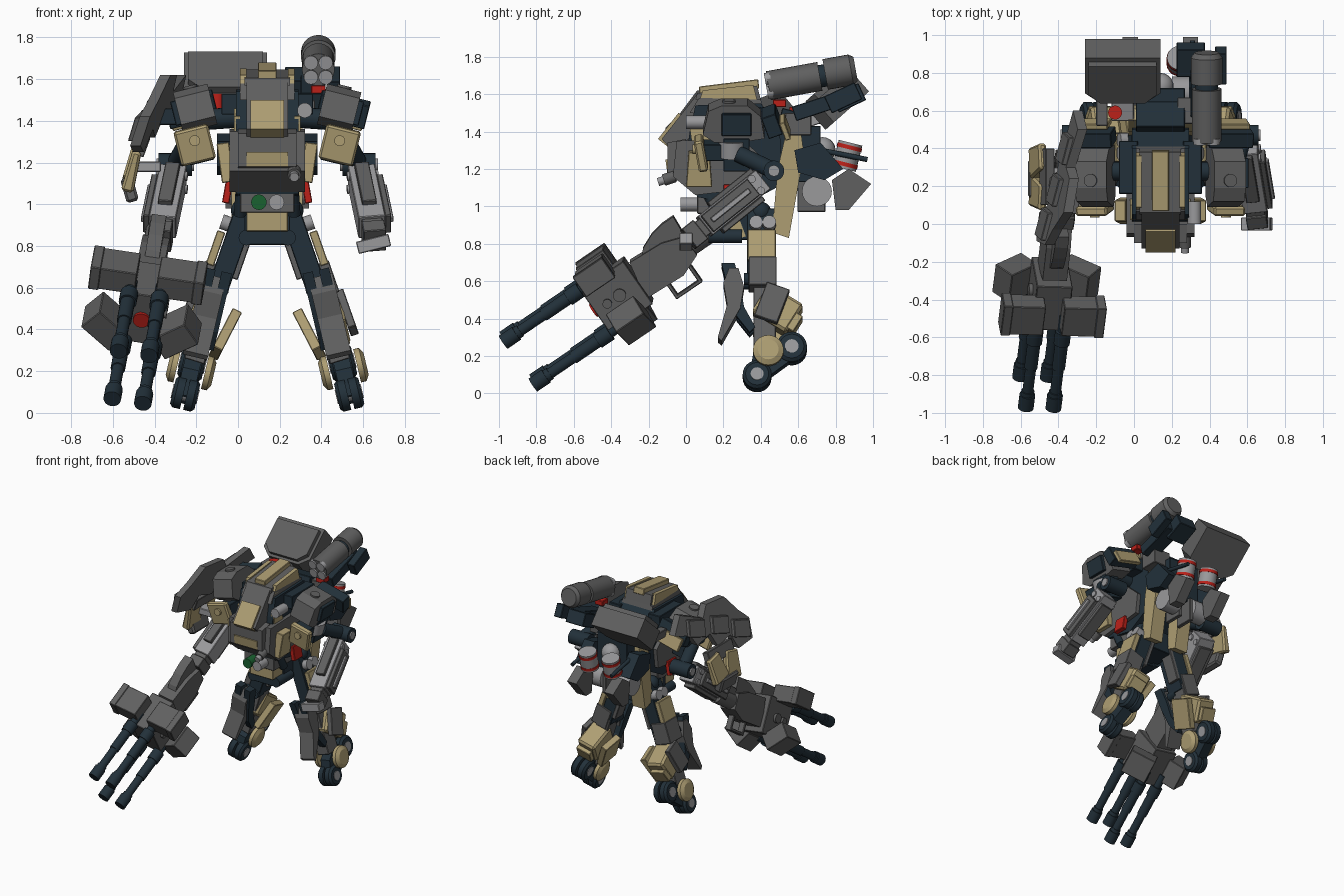
import bpy, bmesh
from math import radians, cos, sin, pi
from mathutils import Matrix, Vector, Euler

def material(name, rgb):
    m = bpy.data.materials.new(name)
    m.diffuse_color = (*rgb, 1)
    return m

TAN = material("tan", (0.42, 0.34, 0.17))
NAVY = material("navy", (0.016, 0.03, 0.042))
DARK = material("dark_grey", (0.115, 0.115, 0.115))
LIGHT = material("light_grey", (0.32, 0.32, 0.33))
RED = material("red", (0.5, 0.015, 0.01))
GREEN = material("green", (0.01, 0.12, 0.03))

def finish(name, bm, mat, M):
    bmesh.ops.recalc_face_normals(bm, faces=bm.faces)
    bm.transform(M)
    if M.determinant() < 0:
        bmesh.ops.reverse_faces(bm, faces=bm.faces)
    me = bpy.data.meshes.new(name)
    bm.to_mesh(me)
    bm.free()
    me.materials.append(mat)
    ob = bpy.data.objects.new(name, me)
    bpy.context.collection.objects.link(ob)

def box(name, M, c, s, mat, rot=(0, 0, 0), bev=0.004, taper=(1, 1)):
    bm = bmesh.new()
    bmesh.ops.create_cube(bm, size=1)
    for v in bm.verts:
        if v.co.z > 0:
            v.co.x *= taper[0]
            v.co.y *= taper[1]
        v.co = Vector(v.co[i] * s[i] for i in range(3))
    if bev:
        bmesh.ops.bevel(bm, geom=bm.edges[:], offset=bev, segments=1, affect='EDGES')
    R = Euler([radians(a) for a in rot]).to_matrix().to_4x4()
    finish(name, bm, mat, M @ Matrix.Translation(c) @ R)

def cyl(name, M, a, b, r, mat, r2=None, n=20):
    a, b = Vector(a), Vector(b)
    bm = bmesh.new()
    bmesh.ops.create_cone(bm, cap_ends=True, segments=n, radius1=r, radius2=r if r2 is None else r2, depth=(b - a).length)
    for f in bm.faces:
        f.smooth = len(f.verts) == 4
    for e in bm.edges:
        e.smooth = all(f.smooth for f in e.link_faces)
    R = (b - a).to_track_quat('Z', 'Y').to_matrix().to_4x4()
    finish(name, bm, mat, M @ Matrix.Translation((a + b) / 2) @ R)

def ball(name, M, c, r, mat):
    bm = bmesh.new()
    bmesh.ops.create_uvsphere(bm, u_segments=18, v_segments=10, radius=r)
    for f in bm.faces:
        f.smooth = True
    finish(name, bm, mat, M @ Matrix.Translation(c))

def prism(name, M, pts, x0, x1, mat):
    # a (y, z) outline extruded along x
    bm = bmesh.new()
    lo = [bm.verts.new((x0, y, z)) for y, z in pts]
    hi = [bm.verts.new((x1, y, z)) for y, z in pts]
    bm.faces.new(lo)
    bm.faces.new(hi[::-1])
    for i in range(len(pts)):
        j = (i + 1) % len(pts)
        bm.faces.new((lo[i], lo[j], hi[j], hi[i]))
    finish(name, bm, mat, M)

def frame(o, y, x=(1, 0, 0)):
    y = Vector(y).normalized()
    x = Vector(x)
    x = (x - y * x.dot(y)).normalized()
    return Matrix.Translation(o) @ Matrix((x, y, x.cross(y))).transposed().to_4x4()

I = Matrix.Identity(4)
B = Matrix.Translation((0.14, 0, 0))          # body centre line
SIDES = [B, B @ Matrix.Scale(-1, 4, (1, 0, 0))]

# torso
prism("torso_core", B, [(0.05, 1.54), (0.4, 1.55), (0.5, 1.42), (0.52, 1.12), (0.3, 1.0), (0.06, 1.05), (0, 1.25), (0.02, 1.4)], -0.15, 0.15, NAVY)
prism("torso_hull", B, [(-0.05, 1.35), (0.3, 1.36), (0.42, 1.25), (0.4, 1.1), (0.05, 1.06), (-0.07, 1.16)], -0.18, 0.18, DARK)
prism("nose_plate", B, [(-0.1, 1.34), (0.0, 1.36), (0.0, 1.16), (-0.1, 1.18)], -0.14, 0.14, DARK)
prism("nose_band", B, [(-0.11, 1.25), (0, 1.25), (0, 1.18), (-0.1, 1.18)], -0.1, 0.1, TAN)
prism("chest_hatch", B, [(0.06, 1.6), (-0.13, 1.36), (-0.06, 1.28), (0.12, 1.48), (0.14, 1.6)], -0.1, 0.1, DARK)
prism("chest_strip", B, [(-0.04, 1.5), (-0.15, 1.36), (-0.1, 1.32), (0.0, 1.46)], -0.08, 0.08, TAN)
prism("head_cap", B, [(0.05, 1.57), (0.06, 1.605), (0.38, 1.645), (0.4, 1.57)], -0.11, 0.11, DARK)
box("head_ridge", B, (0, 0.23, 1.635), (0.09, 0.32, 0.05), TAN, (7, 0, 0))
prism("head_side", B, [(0.02, 1.5), (0.07, 1.58), (0.4, 1.57), (0.42, 1.5)], -0.13, 0.13, DARK)
for M in SIDES:
    prism("head_rail", M, [(0.07, 1.56), (0.09, 1.62), (0.36, 1.65), (0.38, 1.57)], 0.1, 0.13, TAN)
    box("cheek_plate", M, (0.2, 0.07, 1.2), (0.06, 0.14, 0.19), TAN, (0, 8, 0), taper=(1, 0.8))
    box("red_wedge", M, (0.19, 0.25, 1.06), (0.035, 0.1, 0.11), RED, (0, -10, 0))
    box("collar_block", M, (0.17, 0.3, 1.48), (0.1, 0.28, 0.1), NAVY)
    prism("collar_fin", M, [(0.02, 1.42), (0.1, 1.46), (0.15, 1.3), (0.08, 1.2), (0.04, 1.28)], 0.13, 0.16, TAN)
    # pelvis and hips
    cyl("hip_pin", M, (0.1, 0.12, 0.84), (0.1, 0.3, 0.84), 0.037, NAVY)
    prism("hip_flap", M, [(0.2, 0.98), (0.26, 1.0), (0.32, 0.84), (0.26, 0.82)], 0.02, 0.11, TAN)
    prism("back_armour", M, [(0.55, 1.46), (0.61, 1.44), (0.63, 1.28), (0.55, 0.83), (0.46, 0.86), (0.49, 1.2)], 0.06, 0.17, TAN)
    cyl("belly_piston", M, (0.12, 0.1, 1.1), (0.13, 0.18, 0.95), 0.03, NAVY)
cyl("collar_peg", B, (0.18, 0.12, 1.45), (0.18, 0.0, 1.45), 0.036, LIGHT)
cyl("green_lamp", B, (-0.04, -0.03, 1.01), (-0.04, 0.12, 1.01), 0.037, GREEN)
cyl("grey_lamp", B, (0.045, -0.03, 1.01), (0.045, 0.12, 1.01), 0.037, LIGHT)
cyl("nose_gun", B, (0.13, -0.15, 1.13), (0.13, 0.02, 1.18), 0.022, LIGHT)
cyl("nose_gun_tip", B, (0.13, -0.12, 1.14), (0.13, -0.06, 1.16), 0.032, DARK)
box("belly", B, (0, 0.2, 1.02), (0.26, 0.28, 0.12), DARK)
box("belly_plate", B, (0, 0.2, 0.92), (0.2, 0.22, 0.1), TAN)
box("pelvis", B, (0, 0.34, 0.9), (0.22, 0.26, 0.16), NAVY)
box("pelvis_front", B, (0, 0.2, 0.84), (0.2, 0.16, 0.07), NAVY)

# legs
HIP, KNEE, ANK = Vector((0.12, 0.4, 0.97)), Vector((0.25, 0.41, 0.6)), Vector((0.365, 0.44, 0.21))
for S in SIDES:
    ball("hip_ball", S, HIP, 0.055, NAVY)
    T = S @ frame(KNEE, (0, 1, 0), (0.95, 0, 0.33))
    box("thigh", T, (-0.015, -0.01, 0.2), (0.1, 0.15, 0.4), NAVY)
    box("thigh_outer_plate", T, (0.06, -0.005, 0.18), (0.04, 0.15, 0.17), TAN)
    box("thigh_lower", T, (0.02, 0, 0.03), (0.13, 0.15, 0.16), DARK)
    box("thigh_inner_plate", T, (-0.075, 0.02, 0.2), (0.03, 0.1, 0.26), DARK)
    for y in (-0.035, 0.035):
        cyl("thigh_pin", T, (-0.08, y, 0.31), (0.075, y, 0.31), 0.036, LIGHT)
        cyl("knee_pin", T, (y, -0.1, 0.0), (y, -0.02, 0.0), 0.033, NAVY)
    K = S @ frame(ANK, (0, 1, 0), (0.97, 0, 0.23))
    box("shin_core", K, (-0.02, -0.02, 0.24), (0.1, 0.12, 0.4), DARK, (0, -4, 0))
    for x in (-0.06, 0.02):
        prism("shin_blade", K, [(-0.25, 0.49), (-0.18, 0.49), (-0.15, 0.38), (-0.13, 0.25), (-0.07, 0.14), (-0.1, 0.11), (-0.17, 0.2), (-0.21, 0.32)], x - 0.025, x + 0.025, NAVY)
    prism("shin_guard", K, [(-0.21, 0.46), (-0.16, 0.46), (-0.13, 0.36), (-0.15, 0.24), (-0.25, 0.06), (-0.27, 0.08), (-0.22, 0.26), (-0.24, 0.38)], -0.065, 0.055, DARK)
    box("calf_armour", K, (-0.01, 0.05, 0.24), (0.15, 0.22, 0.18), TAN, (-32, 0, 0), 0.015)
    box("calf_inner_flare", K, (-0.12, 0.03, 0.2), (0.05, 0.16, 0.22), TAN, (-20, -14, 0))
    box("calf_outer_plate", K, (0.08, 0.02, 0.26), (0.04, 0.13, 0.2), DARK, (-20, -6, 0))
    box("calf_rear_block", K, (0, 0.13, 0.17), (0.12, 0.07, 0.1), TAN, (-32, 0, 0))
    # wheeled foot
    prism("foot_link", K, [(-0.1, -0.13), (-0.05, -0.17), (0.15, -0.02), (0.14, 0.06), (0, 0.08), (-0.08, 0)], -0.04, 0.04, NAVY)
    for k in (-1, 1):
        cyl("ankle_disc", K, (k * 0.068, 0, 0), (k * 0.095, 0, 0), 0.082, TAN, n=24)
        cyl("ankle_disc_rim", K, (k * 0.095, 0, 0), (k * 0.112, 0, 0), 0.082, TAN, 0.055, 24)
        for y, z, r in ((-0.06, -0.122, 0.077), (0.125, 0.03, 0.082)):
            cyl("tyre", K, (k * 0.008, y, z), (k * 0.045, y, z), r, NAVY, n=24)
            cyl("tyre_shoulder", K, (k * 0.045, y, z), (k * 0.06, y, z), r, NAVY, r * 0.8, 24)
            cyl("wheel_hub", K, (0, y, z), (k * 0.064, y, z), r * 0.45, LIGHT)

# arms
ELB, HAND = Vector((0.44, 0.47, 1.19)), Vector((0.515, 0.02, 0.83))
for S in SIDES:
    cyl("shoulder_axle", S, (0.1, 0.28, 1.42), (0.38, 0.28, 1.4), 0.05, NAVY)
    U = S @ Matrix.Translation((0.345, 0.25, 1.46)) @ Matrix.Rotation(radians(14), 4, 'Y')
    prism("shoulder_armour", U, [(-0.16, -0.06), (-0.13, 0.07), (-0.06, 0.1), (0.08, 0.1), (0.15, 0.04), (0.17, -0.08), (0.05, -0.1), (-0.1, -0.1)], -0.085, 0.085, DARK)
    cyl("shoulder_stud", U, (0, -0.02, 0.1), (0, -0.02, 0.112), 0.035, DARK)
    box("shoulder_side", U, (0.095, 0.02, 0.0), (0.03, 0.16, 0.12), NAVY)
    box("shoulder_back_wing", U, (0.02, 0.21, 0.0), (0.24, 0.08, 0.12), NAVY, (20, 0, 0))
    box("shoulder_back_plate", U, (0.03, 0.28, -0.03), (0.2, 0.03, 0.1), TAN, (20, 0, 0))
    box("arm_front_plate", U, (0.045, -0.17, -0.17), (0.17, 0.05, 0.17), TAN, (10, 0, 0), 0.01)
    cyl("arm_front_stud", U, (0.04, -0.215, -0.15), (0.04, -0.17, -0.15), 0.026, TAN)
    box("arm_plate_hanger", U, (0.02, -0.1, -0.16), (0.12, 0.12, 0.09), NAVY)
    box("upper_arm", U, (0.03, 0.02, -0.17), (0.12, 0.14, 0.18), NAVY)
    cyl("upper_arm_sleeve", U, (0.04, 0.0, -0.1), (0.04, 0.0, -0.19), 0.075, LIGHT)
    cyl("upper_arm_strut", S, (0.39, 0.28, 1.28), ELB, 0.045, NAVY)
    cyl("elbow", S, ELB - Vector((0.08, 0, 0)), ELB + Vector((0.08, 0, 0)), 0.055, NAVY)
    cyl("elbow_cap", S, ELB - Vector((0.09, 0, 0)), ELB + Vector((0.09, 0, 0)), 0.03, LIGHT)
    F = S @ frame(HAND, ELB - HAND)
    box("forearm", F, (0, 0.3, 0), (0.13, 0.4, 0.13), LIGHT)
    box("forearm_outer_plate", F, (0.08, 0.27, 0.0), (0.03, 0.32, 0.11), DARK)
    box("forearm_outer_rib", F, (0.1, 0.27, 0.0), (0.02, 0.26, 0.03), LIGHT)
    box("forearm_top_rail", F, (0, 0.34, 0.075), (0.07, 0.3, 0.03), DARK)
    box("forearm_under_plate", F, (0, 0.3, -0.08), (0.1, 0.28, 0.03), DARK)
    box("wrist", F, (0, 0.09, 0), (0.1, 0.12, 0.1), DARK)
    box("hand", F, (0, 0.03, 0), (0.11, 0.08, 0.13), DARK)
    for z in (-0.04, 0.04):
        cyl("forearm_pin", F, (-0.075, 0.45, z), (0.075, 0.45, z), 0.022, LIGHT, n=12)
box("hand_plate", B, (0.51, 0.0, 0.81), (0.16, 0.07, 0.06), LIGHT, (0, -14, 0))

# rotary gun
G = frame((-0.515, -0.895, 0.17), (0.105, 0.823, 0.56), (1, 0, -0.13))
for sx in (-1, 1):
    for sz in (-1, 1):
        x, z = sx * 0.074, sz * 0.14
        for nm, y0, y1, r in (("barrel", 0.02, 0.6, 0.029), ("muzzle", 0, 0.085, 0.042), ("muzzle_ring", 0.085, 0.11, 0.035),
                              ("barrel_jacket", 0.26, 0.5, 0.035), ("barrel_collar", 0.42, 0.5, 0.043)):
            cyl(nm, G, (x, y0, z), (x, y1, z), r, NAVY)
    # level pods above, splayed pods below
    box("gun_pod_upper", G, (sx * 0.16, 0.62, 0.175), (0.22, 0.18, 0.12), DARK)
    box("gun_pod_upper_lip", G, (sx * 0.25, 0.62, 0.175), (0.05, 0.19, 0.13), DARK)
    box("gun_pod_lower", G, (sx * 0.17, 0.64, -0.14), (0.19, 0.18, 0.13), DARK, (0, sx * -38, 0))
    cyl("gun_core_stud", G, (sx * 0.09, 0.66, 0), (sx * 0.115, 0.66, 0), 0.035, DARK)
    cyl("gun_core_stud", G, (sx * 0.09, 0.58, 0), (sx * 0.115, 0.58, 0), 0.025, DARK)
box("gun_core", G, (0, 0.64, 0), (0.19, 0.28, 0.28), DARK)
cyl("gun_lamp", G, (0, 0.485, 0), (0, 0.52, 0), 0.04, RED)
prism("receiver", G, [(0.76, -0.1), (0.8, 0.11), (1.0, 0.1), (1.12, 0.06), (1.12, -0.06), (1.0, -0.11)], -0.065, 0.065, DARK)
prism("receiver_fin", G, [(0.84, 0.07), (0.9, 0.13), (0.98, 0.165), (1.06, 0.18), (1.13, 0.18), (1.12, 0.04)], -0.035, 0.035, DARK)
cyl("gun_neck", G, (0, 1.05, 0), (0, 1.3, 0), 0.06, DARK)
for y in (0.9, 1.05):
    box("grip_post", G, (0, y, -0.14), (0.05, 0.02, 0.1), DARK)
box("grip_bar", G, (0, 0.975, -0.19), (0.05, 0.17, 0.02), DARK)

# stepped shield on the gun arm, leaning inward towards the top and the back
H = Matrix(((1, 0.17, 0.35, -0.92), (0, 1, 0, 0), (0, 0, 1, 0), (0, 0, 0, 1)))
prism("shield", H, [(0.6, 1.5), (0.5, 1.62), (0.3, 1.54), (0.24, 1.62), (0.06, 1.62), (-0.03, 1.5), (-0.11, 1.42), (-0.09, 1.28), (0.06, 1.25), (0.1, 1.36), (0.24, 1.32), (0.28, 1.42), (0.42, 1.38), (0.46, 1.46)], -0.03, 0.02, DARK)
for y, z in ((0.0, 1.38), (0.18, 1.46), (0.4, 1.5)):
    box("shield_panel", H, (-0.04, y, z), (0.03, 0.15, 0.12), DARK, (15, 0, 0))
box("shield_bracket", I, (-0.32, 0.3, 1.42), (0.12, 0.12, 0.08), NAVY)
for y, z, rt in ((0.16, 1.17, 12), (0.34, 1.2, -12)):
    box("side_skirt", I, (-0.505, y, z), (0.06, 0.17, 0.2), TAN, (rt, 14, 0), 0.012, (0.7, 0.8))
box("side_skirt_lower", I, (-0.52, 0.24, 1.07), (0.06, 0.2, 0.12), DARK, (0, -16, 0), 0.012)
box("side_skirt_arm", I, (-0.43, 0.25, 1.18), (0.12, 0.1, 0.05), LIGHT)
box("side_skirt_upper", I, (-0.46, 0.25, 1.28), (0.05, 0.3, 0.1), DARK, (0, 20, 0))

# backpack
box("backpack", B, (0, 0.6, 1.28), (0.26, 0.24, 0.3), NAVY)
box("backpack_top", B, (0, 0.57, 1.46), (0.26, 0.14, 0.1), NAVY, (-15, 0, 0))
ball("backpack_dome", B, (0, 0.73, 1.3), 0.07, LIGHT)
for M in SIDES:
    cyl("exhaust_drum", M, (0.06, 0.7, 1.08), (0.18, 0.7, 1.08), 0.08, LIGHT)
    box("exhaust_plate", M, (0.05, 0.67, 1.06), (0.03, 0.15, 0.18), DARK)
    prism("thruster_fin", M, [(0.78, 1.14), (0.87, 1.2), (0.99, 1.12), (0.87, 0.98), (0.8, 0.98)], 0.12, 0.2, DARK)
    prism("backpack_wing", M, [(0.58, 1.3), (0.72, 1.34), (0.84, 1.2), (0.74, 1.14), (0.6, 1.18)], 0.15, 0.24, NAVY)
    a, d = Vector((0.1, 0.845, 1.2)), Vector((0, 0.035, 0.14))
    cyl("fuel_tank", M, a, a + d, 0.065, LIGHT)
    for t in (0.1, 0.75):
        cyl("fuel_tank_band", M, a + d * t, a + d * (t + 0.15), 0.068, RED)
    cyl("fuel_rod", M, (0.17, 0.72, 1.3), (0.17, 0.97, 1.25), 0.014, NAVY, n=10)

# tilted hood box at the back
R = frame((-0.06, 0.8, 1.59), (-1, 0, 0), (0, -0.66, 0.75))
prism("hood", R, [(-0.2, 0.1), (-0.2, -0.15), (0.2, -0.15), (0.2, 0.1), (0.13, 0.16), (-0.13, 0.16)], -0.1, 0.05, DARK)
prism("hood_face", R, [(-0.18, 0.08), (-0.18, -0.12), (0.18, -0.12), (0.18, 0.08), (0.12, 0.14), (-0.12, 0.14)], 0.05, 0.085, DARK)
box("hood_arm", I, (-0.06, 0.66, 1.46), (0.12, 0.22, 0.07), LIGHT, (20, 0, 0))
box("hood_bracket", I, (-0.17, 0.62, 1.47), (0.06, 0.2, 0.06), DARK)
cyl("red_lamp", I, (-0.1, 0.59, 1.46), (-0.1, 0.59, 1.53), 0.037, RED)

# shoulder launcher
L = frame((0.385, 0.44, 1.645), (0, 0.47, 0.085))
cyl("launcher_tube", L, (0, 0, 0), (0, 0.28, 0), 0.078, DARK, n=28)
cyl("launcher_rear", L, (0, 0.31, 0.005), (0, 0.45, 0.005), 0.083, DARK, n=28)
cyl("launcher_waist", L, (0, 0.26, 0), (0, 0.33, 0), 0.06, NAVY)
cyl("launcher_end", L, (0, 0.45, 0.005), (0, 0.475, 0.005), 0.083, DARK, 0.065, 28)
for i in range(4):
    x, z = 0.05 * cos(pi / 4 + i * pi / 2), 0.05 * sin(pi / 4 + i * pi / 2)
    cyl("launcher_cell", L, (x, -0.012, z), (x, 0.02, z), 0.034, LIGHT)
box("launcher_red_mount", I, (0.385, 0.5, 1.55), (0.07, 0.07, 0.04), RED)
box("launcher_boom", I, (0.36, 0.72, 1.54), (0.12, 0.3, 0.08), NAVY, (18, 0, 0))
box("launcher_boom_base", I, (0.3, 0.6, 1.44), (0.14, 0.14, 0.12), DARK)
box("boom_block", I, (0.3, 0.87, 1.58), (0.15, 0.16, 0.1), NAVY, (25, 0, 0))
box("boom_side", I, (0.46, 0.84, 1.58), (0.06, 0.18, 0.1), NAVY, (25, 0, 0))
